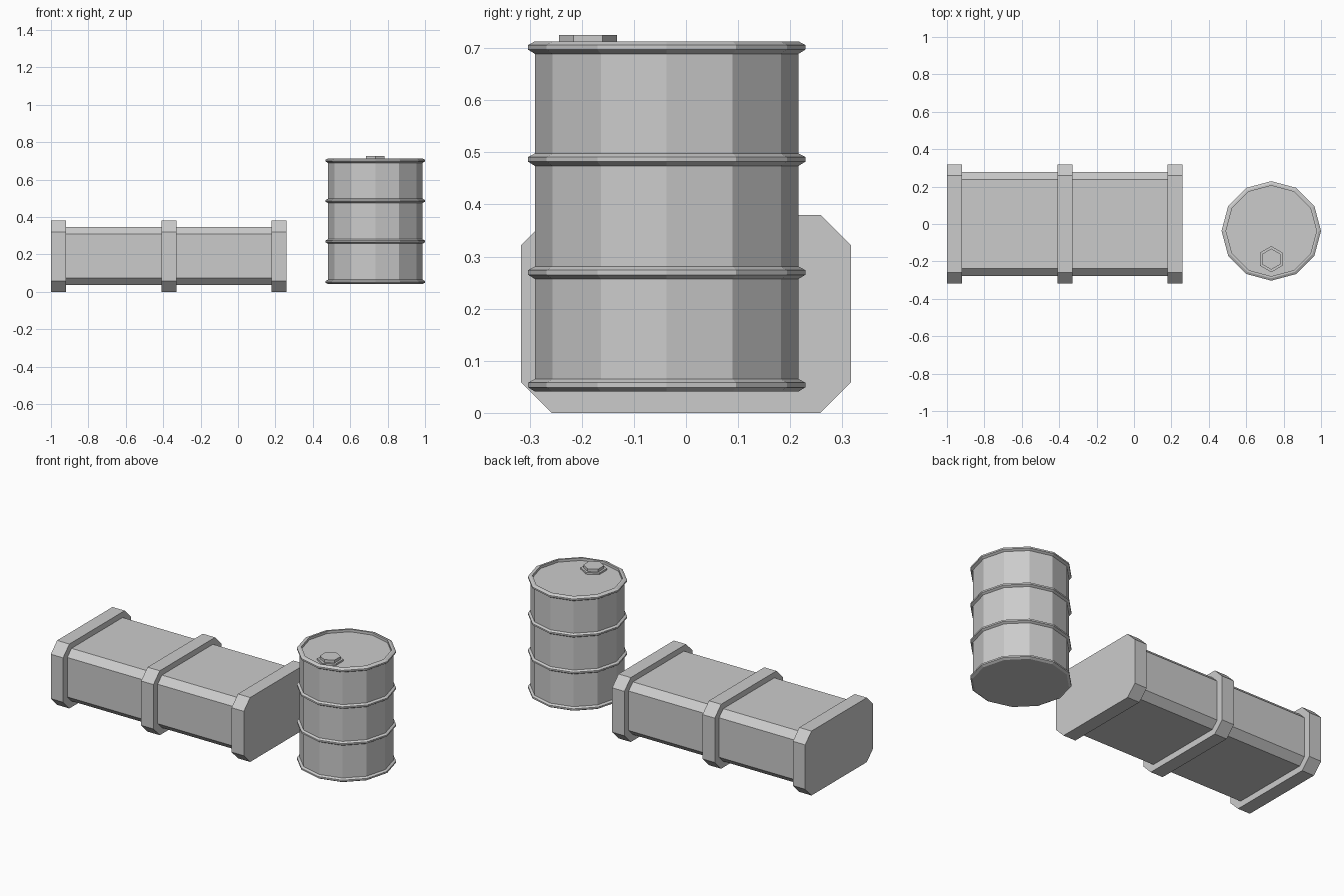
import bpy, bmesh, math

if "Cube" in bpy.data.objects:
    bpy.data.objects.remove(bpy.data.objects["Cube"])


def finish(bm, name):
    bmesh.ops.recalc_face_normals(bm, faces=bm.faces[:])
    mesh = bpy.data.meshes.new(name)
    bm.to_mesh(mesh)
    bm.free()
    obj = bpy.data.objects.new(name, mesh)
    bpy.context.collection.objects.link(obj)
    return obj


def octagon_prism(name, x0, x1, half_w, z0, z1, c):
    """Chamfered-rectangle section extruded along x."""
    w = half_w
    section = [(-w, z0 + c), (-w + c, z0), (w - c, z0), (w, z0 + c),
               (w, z1 - c), (w - c, z1), (-w + c, z1), (-w, z1 - c)]
    bm = bmesh.new()
    face = bm.faces.new([bm.verts.new((x0, y, z)) for y, z in section])
    ext = bmesh.ops.extrude_face_region(bm, geom=[face])
    moved = [v for v in ext["geom"] if isinstance(v, bmesh.types.BMVert)]
    bmesh.ops.translate(bm, verts=moved, vec=(x1 - x0, 0, 0))
    if not any(f.normal.x and f.calc_center_median().x < x0 + 1e-5 for f in bm.faces):
        bm.faces.new([v for v in bm.verts if v not in moved])
    return finish(bm, name)


def lathe(name, cx, cy, profile, sides, start=0.0):
    """Closed faceted solid of revolution from (radius, z) points."""
    bm = bmesh.new()
    rings = []
    for r, z in profile:
        angles = [start + 2 * math.pi * i / sides for i in range(sides)]
        rings.append([bm.verts.new((cx + r * math.cos(a), cy + r * math.sin(a), z))
                      for a in angles])
    for a, b in zip(rings, rings[1:]):
        for i in range(sides):
            j = (i + 1) % sides
            bm.faces.new((a[i], a[j], b[j], b[i]))
    bm.faces.new(rings[0][::-1])
    bm.faces.new(rings[-1])
    return finish(bm, name)


# Crate: long chamfered body with three raised bands
octagon_prism("crate_body", -0.96, 0.22, 0.277, 0.036, 0.347, 0.039)
for label, x in (("left", -0.96), ("middle", -0.37), ("right", 0.22)):
    octagon_prism("crate_band_" + label, x - 0.04, x + 0.04, 0.317, 0.0, 0.38, 0.059)

# Drum: twelve-sided shell with four ribs and a recessed lid
DX, DY, R, RIM = 0.734, -0.037, 0.253, 0.266
profile = []
for z in (0.041, 0.257, 0.474, 0.689):
    profile += [(R, z), (RIM, z + 0.008), (RIM, z + 0.017), (R, z + 0.024)]
profile += [(0.242, 0.713), (0.242, 0.698)]
lathe("drum", DX, DY, profile, 12)

# Stepped hexagonal filler cap near the front of the lid
lathe("drum_cap", DX, -0.188,
      [(0.07, 0.69), (0.07, 0.708), (0.056, 0.708), (0.056, 0.725)], 6, math.pi / 2)
